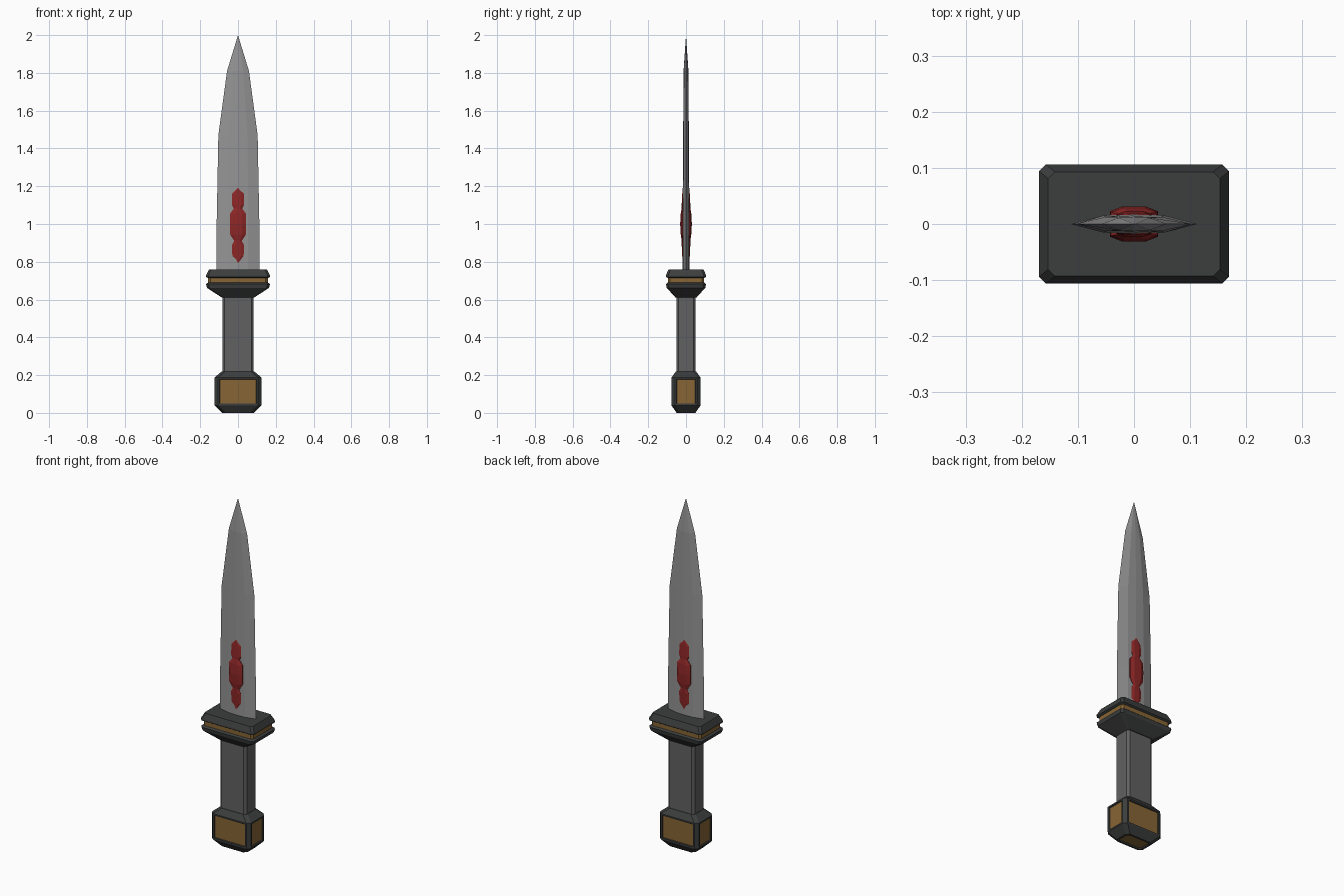
import bpy, bmesh

if "Cube" in bpy.data.objects:
    bpy.data.objects.remove(bpy.data.objects["Cube"])


def material(name, rgb):
    m = bpy.data.materials.new(name)
    m.diffuse_color = (*rgb, 1)
    m.use_nodes = True
    m.node_tree.nodes["Principled BSDF"].inputs["Base Color"].default_value = m.diffuse_color
    return m


DARK = material("dark_metal", (0.045, 0.048, 0.047))
GRIP = material("grip_grey", (0.12, 0.12, 0.12))
STEEL = material("steel", (0.3, 0.3, 0.3))
GOLD = material("gold", (0.24, 0.13, 0.035))
RED = material("red", (0.27, 0.02, 0.02))


def chamfered(z, x, y, c):
    """Rectangle with cut corners, half sizes x and y, at height z."""
    return [(x, c - y, z), (x, y - c, z), (x - c, y, z), (c - x, y, z),
            (-x, y - c, z), (-x, c - y, z), (c - x, -y, z), (x - c, -y, z)]


def loft(name, rings, mats, band=None, panels=None):
    """Skin closed rings; band = ring step in 2nd material, panels = function choosing inset faces."""
    bm = bmesh.new()
    loops = [[bm.verts.new(p) for p in r] for r in rings]
    n = len(loops[0])
    for k, (a, b) in enumerate(zip(loops, loops[1:])):
        for i in range(n):
            j = (i + 1) % n
            f = bm.faces.new((a[i], a[j], b[j], b[i]))
            f.material_index = 1 if k == band else 0
    bm.faces.new(loops[0][::-1])
    bm.faces.new(loops[-1])
    bmesh.ops.remove_doubles(bm, verts=bm.verts, dist=1e-5)
    bmesh.ops.recalc_face_normals(bm, faces=bm.faces)
    if panels:
        bm.normal_update()
        chosen = [f for f in bm.faces if panels(f)]
        for f in chosen:
            bmesh.ops.inset_individual(bm, faces=[f], thickness=0.012, depth=0)
            bmesh.ops.inset_individual(bm, faces=[f], thickness=0.003, depth=-0.006)
            f.material_index = 1
    me = bpy.data.meshes.new(name)
    bm.to_mesh(me)
    bm.free()
    for m in mats:
        me.materials.append(m)
    ob = bpy.data.objects.new(name, me)
    bpy.context.collection.objects.link(ob)
    return ob


# Pommel with recessed gold panels on the four sides and underneath
loft("pommel",
     [chamfered(z, x, y, 0.018) for z, x, y in
      [(0, 0.085, 0.05), (0.04, 0.125, 0.077), (0.187, 0.125, 0.077), (0.22, 0.085, 0.053)]],
     [DARK, GOLD],
     panels=lambda f: f.normal.z < -0.99 or
     max(abs(f.normal.x), abs(f.normal.y)) > 0.99)

# Grip
loft("grip", [chamfered(z, 0.083, 0.051, 0.012) for z in (0.215, 0.615)], [GRIP])

# Flared guard with a gold band in its groove
loft("guard",
     [chamfered(z, x, y, 0.012) for z, x, y in
      [(0.61, 0.085, 0.055), (0.662, 0.164, 0.102), (0.682, 0.169, 0.106),
       (0.69, 0.158, 0.096), (0.714, 0.158, 0.096), (0.72, 0.169, 0.106),
       (0.728, 0.169, 0.106), (0.76, 0.153, 0.093)]],
     [DARK, GOLD], band=3)


# Blade: flattened section with a faint central ridge
def blade_ring(z, w, t):
    f = w * 0.48
    return [(w, 0, z), (f, t * 0.85, z), (0, t, z), (-f, t * 0.85, z),
            (-w, 0, z), (-f, -t * 0.85, z), (0, -t, z), (f, -t * 0.85, z)]


loft("blade",
     [blade_ring(*r) for r in
      [(0.755, 0.113, 0.018), (1.0, 0.113, 0.018), (1.47, 0.104, 0.015),
       (1.81, 0.058, 0.013), (2.0, 0, 0)]], [STEEL])


# Red inlays: flat end stones and a bulging middle stone, on both faces
def inlay(name, sections):
    rings = [[(-w, -0.008, z), (-w, -0.6 * d - 0.004, z), (-w * 0.5, -d, z),
              (w * 0.5, -d, z), (w, -0.6 * d - 0.004, z), (w, -0.008, z)]
             for z, w, d in sections]
    ob = loft(name, rings, [RED])
    m = ob.modifiers.new("both_faces", 'MIRROR')
    m.use_axis = (False, True, False)


inlay("lower_inlay", [(0.795, 0.004, 0.018), (0.83, 0.031, 0.02),
                      (0.89, 0.031, 0.023), (0.925, 0.012, 0.024)])
inlay("middle_inlay", [(0.91, 0.02, 0.023), (0.945, 0.042, 0.028), (1.0, 0.043, 0.031),
                       (1.055, 0.042, 0.028), (1.085, 0.02, 0.023)])
inlay("upper_inlay", [(1.06, 0.012, 0.024), (1.10, 0.031, 0.023),
                      (1.16, 0.031, 0.02), (1.19, 0.004, 0.018)])
